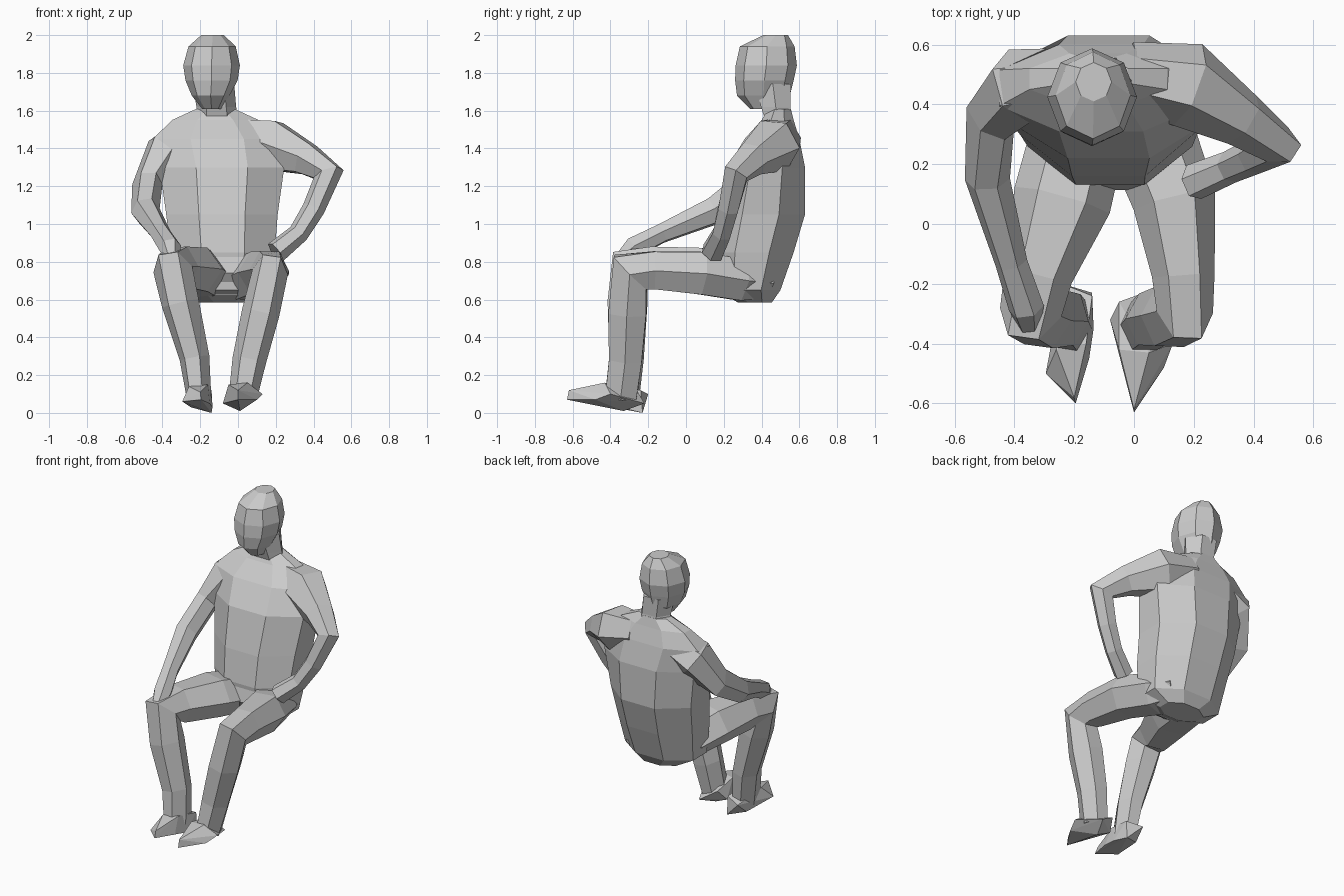
import bpy, bmesh
from math import cos, sin, pi
from mathutils import Vector


def finish(name, bm):
    bmesh.ops.recalc_face_normals(bm, faces=bm.faces[:])
    mesh = bpy.data.meshes.new(name)
    bm.to_mesh(mesh)
    bm.free()
    obj = bpy.data.objects.new(name, mesh)
    bpy.context.collection.objects.link(obj)
    return obj


def loft(name, sections, sides=6, ref=None, turn=0.0):
    """Sections are (x, y, z, half_u, half_v). With ref the rings follow the
    path, without it they stay horizontal."""
    bm = bmesh.new()
    pts = [Vector(s[:3]) for s in sections]
    u = Vector(ref or (1, 0, 0))
    v = Vector((0, 1, 0))
    rings = []
    for i, s in enumerate(sections):
        if ref:
            t = Vector()
            if i > 0:
                t += (pts[i] - pts[i - 1]).normalized()
            if i < len(pts) - 1:
                t += (pts[i + 1] - pts[i]).normalized()
            t.normalize()
            u = (u - t * u.dot(t)).normalized()
            v = t.cross(u)
        ring = []
        for k in range(sides):
            a = 2 * pi * k / sides + turn
            ring.append(bm.verts.new(pts[i] + u * s[3] * cos(a) + v * s[4] * sin(a)))
        rings.append(ring)
    for a, b in zip(rings, rings[1:]):
        for k in range(sides):
            n = (k + 1) % sides
            bm.faces.new((a[k], a[n], b[n], b[k]))
    bm.faces.new(rings[0])
    bm.faces.new(rings[-1])
    return finish(name, bm)


def hull(name, points):
    bm = bmesh.new()
    for p in points:
        bm.verts.new(p)
    bmesh.ops.convex_hull(bm, input=bm.verts[:])
    loose = [w for w in bm.verts if not w.link_faces]
    bmesh.ops.delete(bm, geom=loose, context='VERTS')
    return finish(name, bm)


# Torso: flat front and back, leaning and hunched
E = 1 / cos(pi / 8)
torso = [(-.07, .365, .585, .14, .09), (-.08, .325, .65, .25, .175),
         (-.08, .35, .85, .275, .22), (-.085, .395, 1.05, .295, .235),
         (-.085, .425, 1.30, .33, .205), (-.11, .455, 1.45, .34, .145),
         (-.12, .485, 1.55, .23, .085), (-.12, .495, 1.61, .10, .06)]
loft("torso", [(x, y, z, a * E, b * E) for x, y, z, a, b in torso], 8, turn=pi / 8)

# Neck and head
loft("neck", [(-.11, .495, 1.53, .115, .08), (-.115, .475, 1.62, .105, .09),
              (-.13, .46, 1.74, .11, .11)], 6)
loft("head", [(-.14, .40, 1.61, .05, .06), (-.145, .41, 1.68, .10, .14),
              (-.14, .415, 1.76, .138, .155), (-.14, .425, 1.84, .15, .162),
              (-.137, .43, 1.94, .125, .145), (-.135, .475, 2.0, .06, .065)], 8, turn=pi / 2)

# Arms: one hand rests on the knee, the other on the hip
loft("arm_on_knee", [(-.18, .49, 1.47, .10, .09), (-.385, .46, 1.37, .13, .125),
                     (-.48, .36, 1.21, .11, .075), (-.49, .15, 1.07, .08, .075),
                     (-.41, -.13, .95, .055, .055), (-.36, -.28, .875, .06, .06),
                     (-.35, -.34, .82, .04, .04)], ref=(0, 1, 0))
loft("arm_on_hip", [(-.02, .50, 1.46, .11, .11), (.18, .465, 1.415, .145, .15),
                    (.36, .35, 1.345, .095, .095), (.48, .265, 1.265, .07, .085),
                    (.40, .225, 1.08, .06, .06), (.32, .19, .95, .055, .055),
                    (.20, .14, .85, .065, .06)], ref=(0, 1, 0))

# Legs: thigh, knee and shin in one bent tube
loft("left_leg", [(-.16, .42, .70, .12, .09), (-.19, .28, .72, .16, .125),
                  (-.24, .08, .755, .165, .135),
                  (-.32, -.17, .77, .115, .125), (-.345, -.295, .76, .105, .14),
                  (-.305, -.31, .58, .10, .115), (-.23, -.315, .29, .08, .10),
                  (-.205, -.34, .07, .065, .10)], ref=(1, 0, 0))
loft("right_leg", [(.0, .42, .69, .12, .09), (.06, .28, .705, .15, .125),
                   (.135, .08, .74, .14, .13),
                   (.165, -.17, .755, .105, .115), (.17, -.295, .745, .095, .14),
                   (.12, -.31, .53, .10, .115), (.06, -.32, .28, .09, .10),
                   (.025, -.345, .08, .075, .095)], ref=(1, 0, 0))

# Lap: joins the belly to both thighs
loft("lap", [(-.06, .30, .62, .14, .12), (-.06, .27, .74, .20, .18),
             (-.06, .27, .86, .20, .15)], 6)

# Feet: pointed wedges, sole lowest at the heel
hull("left_foot", [(-.24, -.20, .10), (-.14, -.23, .0), (-.14, -.24, .12),
                   (-.135, -.35, .03), (-.15, -.45, .05), (-.195, -.60, .07),
                   (-.20, -.58, .11), (-.295, -.50, .06), (-.26, -.42, .14),
                   (-.25, -.28, .03), (-.16, -.40, .15)])
hull("right_foot", [(.0, -.63, .07), (.0, -.62, .12), (-.08, -.32, .05),
                    (-.05, -.26, .12), (.06, -.22, .05), (.01, -.33, .01),
                    (.13, -.40, .10), (.10, -.48, .07), (.05, -.43, .16),
                    (-.05, -.42, .15)])
